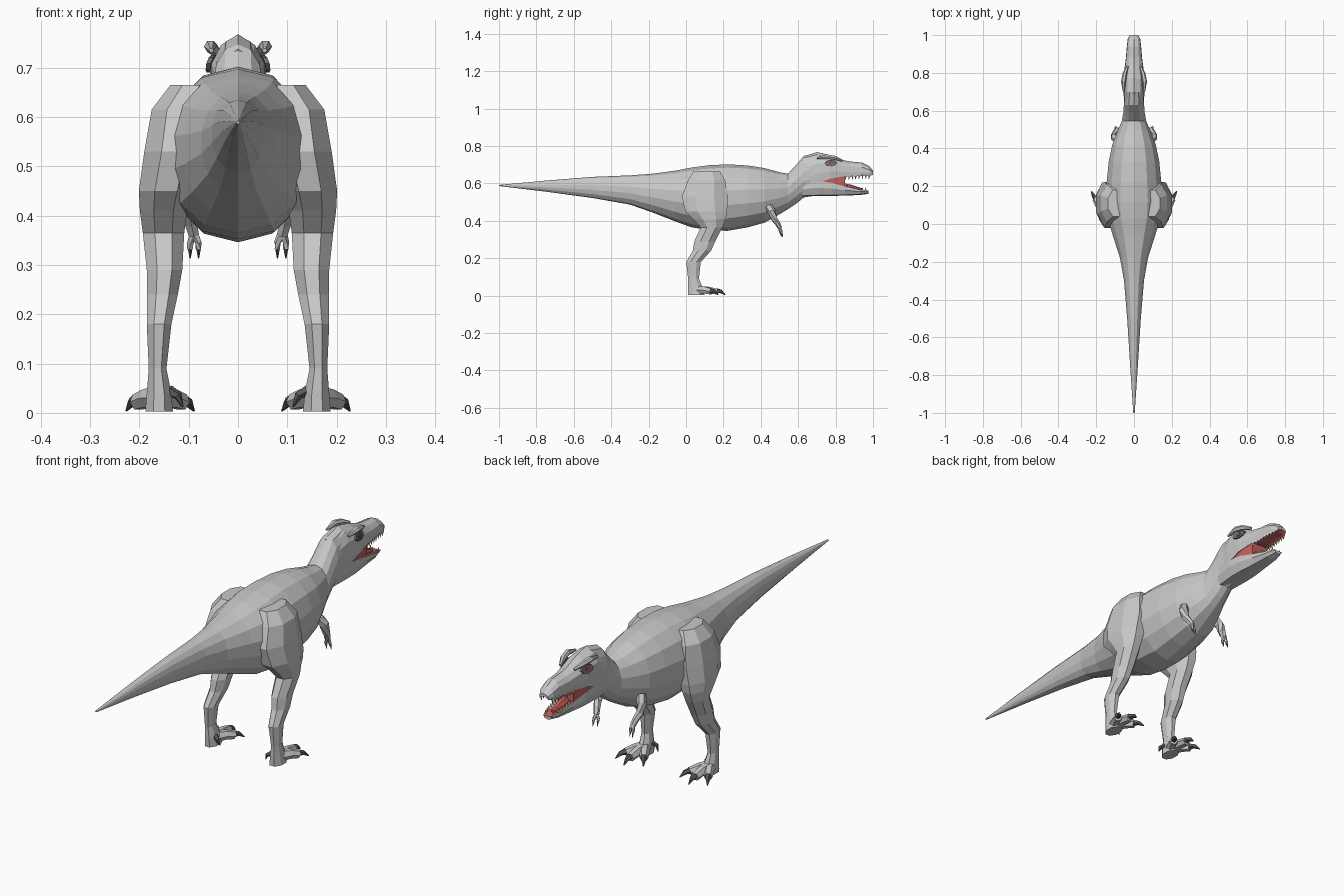
import bpy, bmesh, math
from mathutils import Vector

if "Cube" in bpy.data.objects:
    bpy.data.objects.remove(bpy.data.objects["Cube"])


def material(name, rgb):
    m = bpy.data.materials.new(name)
    m.diffuse_color = (*rgb, 1)
    m.use_nodes = True
    m.node_tree.nodes["Principled BSDF"].inputs["Base Color"].default_value = m.diffuse_color
    return m


SKIN = material("grey_skin", (0.58, 0.58, 0.58))
MOUTH = material("red_mouth", (0.55, 0.12, 0.11))
TOOTH = material("ivory_teeth", (0.72, 0.70, 0.64))
CLAW = material("dark_claw", (0.10, 0.10, 0.10))
SOCKET = material("dark_eye_socket", (0.16, 0.15, 0.15))
IRIS = material("dull_red_iris", (0.28, 0.08, 0.08))


def loft(name, rings, mat, extra=None, rule=None):
    """Skin a list of equal-length point rings, with closed ends."""
    bm = bmesh.new()
    loops = [[bm.verts.new(p) for p in r] for r in rings]
    n = len(loops[0])
    for a, b in zip(loops, loops[1:]):
        for i in range(n):
            j = (i + 1) % n
            bm.faces.new((a[i], a[j], b[j], b[i]))
    bm.faces.new(loops[0])
    bm.faces.new(loops[-1])
    bmesh.ops.recalc_face_normals(bm, faces=bm.faces)
    me = bpy.data.meshes.new(name)
    me.materials.append(mat)
    if extra:
        me.materials.append(extra)
        for f in bm.faces:
            f.material_index = int(rule(f))
    bm.to_mesh(me)
    bm.free()
    ob = bpy.data.objects.new(name, me)
    bpy.context.collection.objects.link(ob)
    return ob


def tube(name, pts, mat, n=6):
    """Round limb through (x, y, z, radius) points."""
    rings = []
    for i, p in enumerate(pts):
        a, b = pts[max(i - 1, 0)], pts[min(i + 1, len(pts) - 1)]
        q = (Vector(b[:3]) - Vector(a[:3])).to_track_quat('Z', 'Y')
        rings.append([Vector(p[:3]) + q @ Vector((p[3] * math.cos(t), p[3] * math.sin(t), 0))
                      for t in (math.tau * k / n for k in range(n))])
    return loft(name, rings, mat)


def side(pts, s):
    return [(p[0] * s, *p[1:]) for p in pts]


def mirrored(half, y):
    """Full ring from a half outline running from top centre to bottom centre."""
    return [(x, y, z) for x, z in half] + [(-x, y, z) for x, z in half[-2:0:-1]]


# Tail, torso and neck: y, top, bottom, half width
body = [(-1.0, .592, .586, .004), (-.75, .615, .556, .021), (-.5, .635, .522, .037),
        (-.3, .643, .487, .054), (-.18, .652, .445, .076), (-.06, .668, .398, .115),
        (.03, .685, .365, .145), (.12, .697, .352, .155), (.22, .702, .346, .148),
        (.33, .696, .365, .137), (.42, .682, .39, .118), (.50, .660, .435, .086),
        (.545, .652, .462, .066), (.59, .70, .492, .058), (.63, .747, .525, .055),
        (.70, .765, .536, .052)]
rings = []
for y, t, b, w in body:
    h, m = (t - b) / 2, (t + b) / 2
    half = [(0, t)]
    half += [(w * math.sin(a) ** .9, m + h * math.cos(a)) for a in
             (math.pi * k / 7 for k in range(1, 7))]
    rings.append(mirrored(half + [(0, b)], y))
loft("body", rings, SKIN)

# Upper head: y, top, lip height, half width
skull = [(.62, .738, .58, .048), (.70, .768, .60, .057), (.77, .752, .625, .058),
         (.84, .725, .637, .048), (.88, .717, .635, .043), (.94, .712, .641, .038),
         (.98, .692, .640, .033), (1.0, .668, .646, .022)]
rings = []
for y, t, l, w in skull:
    h = t - l
    rings.append(mirrored([(0, t), (w * .6, t - .13 * h), (w * .95, t - .36 * h), (w, l + .3 * h),
                           (w * .93, l), (w * .6, l + .006), (0, l + .01)], y))
loft("upper_head", rings, SKIN, MOUTH,
     lambda f: f.normal.z < -.8 and f.calc_center_median().y > .76)

# Lower jaw: y, top, bottom, half width
jaw = [(.62, .60, .53, .048), (.71, .612, .533, .056), (.78, .603, .533, .053),
       (.85, .585, .535, .042), (.93, .566, .538, .033), (.975, .562, .544, .02)]
rings = []
for y, t, b, w in jaw:
    rings.append(mirrored([(0, t - .004), (w * .7, t - .003), (w * .95, t), (w, (t + b) / 2 + .004),
                           (w * .7, b + .004), (0, b)], y))
loft("lower_jaw", rings, SKIN, MOUTH,
     lambda f: f.normal.z > .7 and abs(f.calc_center_median().x) < .03)

# Cheek flesh and tongue
loft("mouth_flesh", [[(-w, y, b), (w, y, b), (w, y, t), (-w, y, t)] for y, t, b, w in
                     ((.70, .65, .58, .048), (.79, .645, .585, .049), (.85, .642, .578, .040))], MOUTH)
tube("tongue", [(0, .80, .592, .02), (0, .88, .578, .018), (0, .94, .567, .008)], MOUTH)


def row_value(table, y, col):
    for a, b in zip(table, table[1:]):
        if a[0] <= y <= b[0]:
            return a[col] + (b[col] - a[col]) * (y - a[0]) / (b[0] - a[0])


# Thigh, shin and ankle: z, centre x, centre y, x radius, y radius
leg = [(.665, .095, .11, .042, .07), (.615, .122, .11, .053, .10), (.53, .13, .10, .06, .122),
       (.45, .146, .108, .055, .112), (.41, .151, .125, .048, .088), (.365, .151, .137, .042, .058),
       (.29, .149, .10, .036, .056), (.24, .153, .085, .031, .049), (.18, .160, .04, .025, .039),
       (.09, .163, .04, .018, .029), (.04, .16, .05, .025, .04), (.003, .16, .055, .028, .044)]

for s, label in ((1, "right"), (-1, "left")):
    grow = 1 / math.cos(math.pi / 8)
    loft(label + "_leg", [[(s * (x + rx * grow * math.cos(a)), y + ry * grow * math.sin(a), z)
                           for a in (math.tau * (k + .5) / 8 for k in range(8))]
                          for z, x, y, rx, ry in leg], SKIN, None)

    # Three toes with claws, and a small inner claw
    for k, (tx, ty) in enumerate(((.113, .135), (.16, .165), (.204, .135))):
        base = Vector((.16, .06, .03))
        tip = Vector((tx, ty, .022))
        d = (tip - base).normalized()
        mid = base.lerp(tip, .55)
        tube(f"{label}_toe_{k}", side([(*base, .026), (*(mid + Vector((0, 0, .004))), .021),
                                       (*tip, .018)], s), SKIN)
        c1, c2 = tip + d * .022, tip + d * .045
        tube(f"{label}_toe_claw_{k}", side([(tip.x, tip.y, .026, .014), (c1.x, c1.y, .022, .010),
                                            (c2.x, c2.y, .004, .002)], s), CLAW, 5)
    tube(label + "_inner_claw", side([(.14, .04, .045, .012), (.122, .03, .035, .009),
                                      (.112, .035, .012, .002)], s), CLAW, 5)

    # Small arm with two clawed fingers
    tube(label + "_arm", side([(.088, .445, .475, .022), (.103, .458, .45, .021),
                               (.104, .472, .41, .017), (.096, .49, .385, .014),
                               (.090, .502, .362, .012)], s), SKIN)
    for k, (fx, fy) in enumerate(((.080, .506), (.097, .512))):
        tube(f"{label}_finger_{k}", side([(.090, .50, .368, .009), (fx, fy - .003, .345, .007),
                                          (fx, fy, .332, .006)], s), SKIN, 5)
        tube(f"{label}_finger_claw_{k}", side([(fx, fy, .334, .005), (fx, fy + .005, .313, .001)], s),
             CLAW, 4)

    # Brow ridge, eye socket and iris
    tube(label + "_brow", side([(.034, .835, .722, .006), (.049, .795, .737, .012),
                                (.056, .755, .743, .013), (.054, .70, .735, .005)], s), SKIN)
    for part, mat, r, x in (("eye_socket", SOCKET, (.034, .018), .0545), ("iris", IRIS, (.012, .009), .058)):
        ring = [(r[0] * math.cos(a), r[1] * math.sin(a)) for a in (math.tau * k / 8 for k in range(8))]
        loft(f"{label}_{part}", [[(s * (x + o - .17 * u - .25 * v), .775 + u, .708 + v) for u, v in ring]
                                 for o in (-.005, .004)], mat)

    # Teeth along both jaws
    for k in range(8):
        y = .855 + .018 * k
        x = row_value(skull, y, 3) * .86
        z = row_value(skull, y, 2)
        tube(f"{label}_upper_tooth_{k}", side([(x, y, z + .008, .006), (x * .97, y - .003, z - .017, .001)], s),
             TOOTH, 4)
        y = .845 + .0165 * k
        x = row_value(jaw, y, 3) * .84
        z = row_value(jaw, y, 1)
        tube(f"{label}_lower_tooth_{k}", side([(x, y, z - .006, .005), (x * .97, y, z + .014, .001)], s),
             TOOTH, 4)
